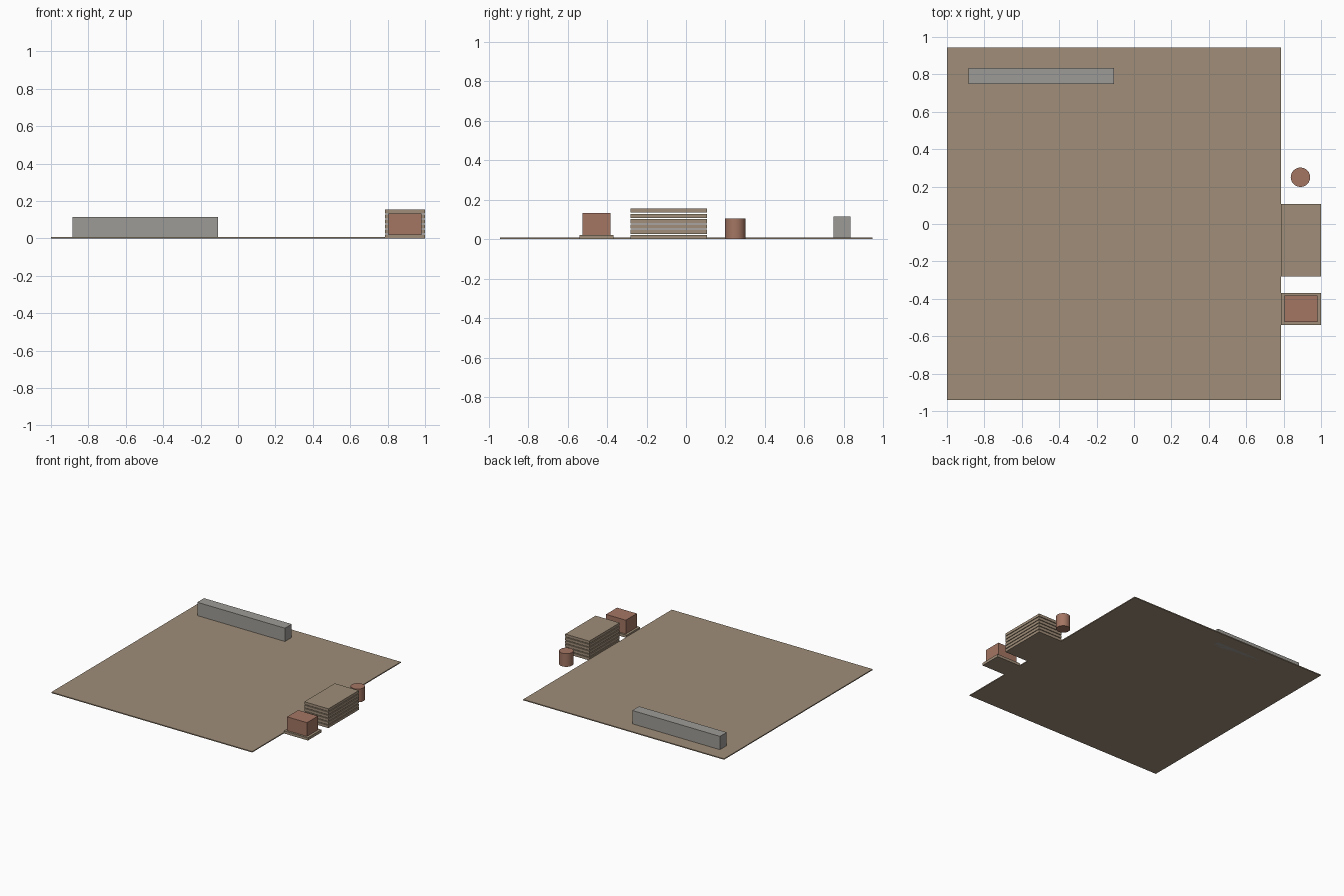
import bpy
import math

cube = bpy.data.objects.get("Cube")
if cube:
    bpy.data.objects.remove(cube, do_unlink=True)


def make_material(name, colour):
    mat = bpy.data.materials.new(name)
    mat.use_nodes = True
    mat.diffuse_color = (*colour, 1)
    mat.node_tree.nodes["Principled BSDF"].inputs["Base Color"].default_value = (*colour, 1)
    return mat


tan = make_material("dusty tan", (0.35, 0.27, 0.19))
grey = make_material("concrete grey", (0.34, 0.33, 0.305))
rust = make_material("rusty brown", (0.37, 0.18, 0.125))


def box(name, x, y, z, mat):
    """Box spanning the given (low, high) ranges."""
    spans = (x, y, z)
    bpy.ops.mesh.primitive_cube_add(size=1, location=[(a + b) / 2 for a, b in spans])
    obj = bpy.context.object
    obj.name = name
    obj.scale = [b - a for a, b in spans]
    bpy.ops.object.transform_apply(location=False, rotation=False, scale=True)
    obj.data.materials.append(mat)
    return obj


# Ground slab and the long barrier standing on it
box("ground_slab", (-1, 0.786), (-0.942, 0.945), (0, 0.008), tan)
box("barrier", (-0.886, -0.106), (0.748, 0.834), (0, 0.115), grey)

# Stack of pallets with narrow gaps
pallet_x = (0.786, 1)
thickness, pitch = 0.0215, 0.0268
for i in range(6):
    z = i * pitch
    box(f"stacked_pallet_{i + 1}", pallet_x, (-0.28, 0.106), (z, z + thickness), tan)

# Crate on its own pallet
box("crate_pallet", pallet_x, (-0.54, -0.368), (0, thickness), tan)
box("crate", (0.804, 0.98), (-0.524, -0.383), (thickness, 0.132), rust)

# Drum
bpy.ops.mesh.primitive_cylinder_add(vertices=24, radius=0.052, depth=0.106,
                                    location=(0.89, 0.25, 0.053))
drum = bpy.context.object
drum.name = "drum"
drum.data.materials.append(rust)
bpy.ops.object.shade_smooth_by_angle(angle=math.radians(30))
